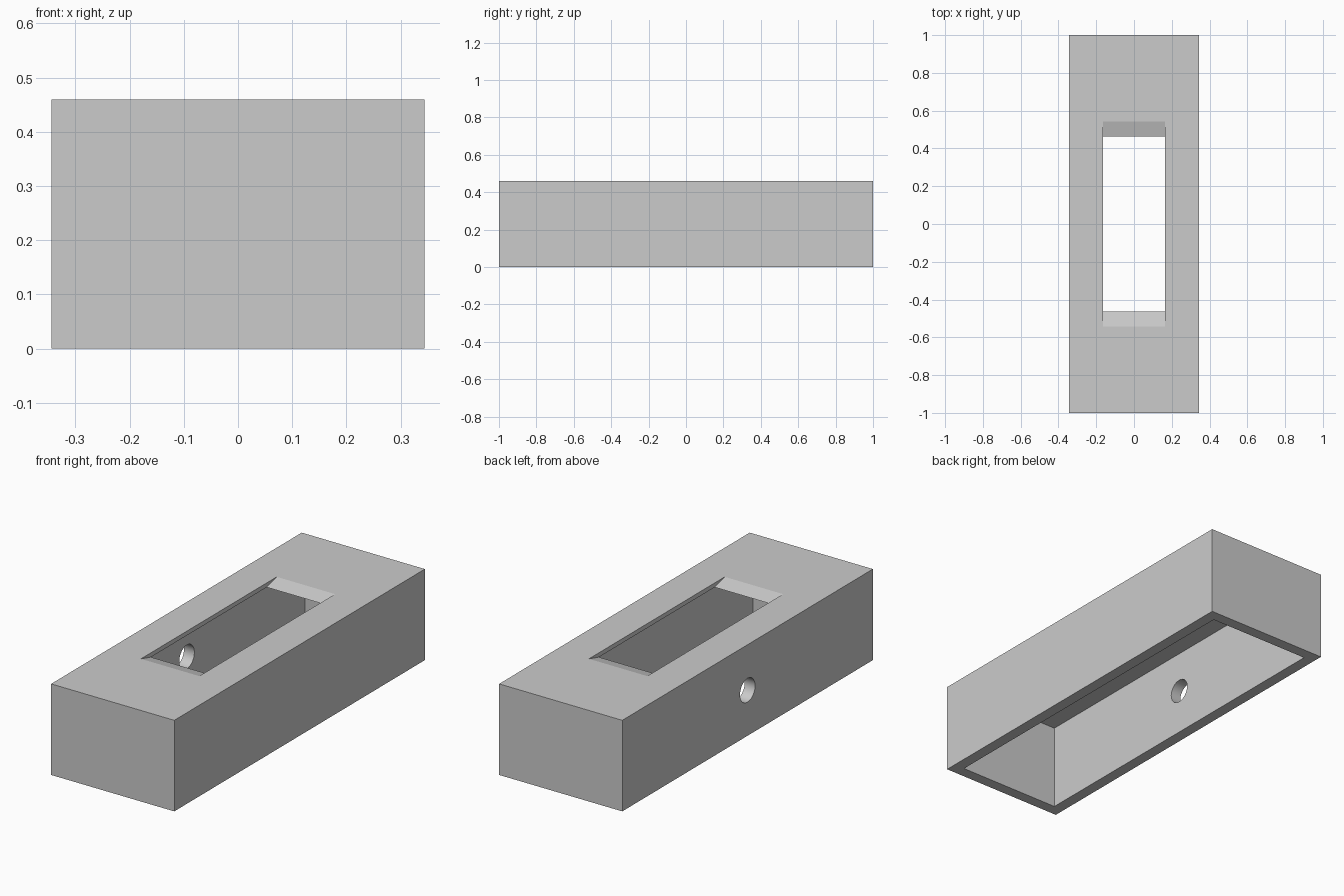
import bpy
import math

if "Cube" in bpy.data.objects:
    bpy.data.objects.remove(bpy.data.objects["Cube"], do_unlink=True)

HALF_X, HALF_Y, HEIGHT = 0.344, 1.0, 0.46
WALL, LID = 0.058, 0.022
SLOT_X, SLOT_TOP, SLOT_LOW = 0.163, 0.542, 0.462
HOLE_RADIUS = 0.06

grey = bpy.data.materials.new("plain grey")
grey.use_nodes = True
COLOUR = (0.6, 0.6, 0.6, 1)
grey.diffuse_color = COLOUR
grey.node_tree.nodes["Principled BSDF"].inputs["Base Color"].default_value = COLOUR


def block(name, half_x, half_y, bottom, top):
    bpy.ops.mesh.primitive_cube_add(size=2, location=(0, 0, (bottom + top) / 2))
    obj = bpy.context.object
    obj.name = name
    obj.scale = (half_x, half_y, (top - bottom) / 2)
    bpy.ops.object.transform_apply(location=True, scale=True)
    return obj


def cut(target, cutter):
    cutter.hide_render = True
    mod = target.modifiers.new("cut", 'BOOLEAN')
    mod.operation = 'DIFFERENCE'
    mod.solver = 'EXACT'
    mod.object = cutter
    bpy.context.view_layer.objects.active = target
    bpy.ops.object.modifier_apply(modifier=mod.name)
    bpy.data.objects.remove(cutter, do_unlink=True)


# Outer shell
housing = block("housing", HALF_X, HALF_Y, 0, HEIGHT)
housing.data.materials.append(grey)

# Cavity, open underneath
cut(housing, block("cavity_cutter", HALF_X - WALL, HALF_Y - WALL, -0.1, HEIGHT - LID))

# Slot in the lid, its two ends sloping outward; the cutter extends past both lid faces
slot = block("slot_cutter", SLOT_X, 1, HEIGHT - 2 * LID, HEIGHT + LID)
slope = SLOT_TOP - SLOT_LOW
for v in slot.data.vertices:
    end = SLOT_TOP + slope if v.co.z > HEIGHT else SLOT_LOW - slope
    v.co.y = math.copysign(end, v.co.y)
cut(housing, slot)

# Round cable hole through the right wall
bpy.ops.mesh.primitive_cylinder_add(vertices=48, radius=HOLE_RADIUS, depth=4 * WALL,
                                    location=(-HALF_X, 0, HEIGHT / 2),
                                    rotation=(0, math.pi / 2, 0))
cut(housing, bpy.context.object)

# Smooth hole wall, crisp edges elsewhere
bpy.ops.object.select_all(action='DESELECT')
housing.select_set(True)
bpy.context.view_layer.objects.active = housing
bpy.ops.object.shade_smooth_by_angle(angle=math.radians(10))
